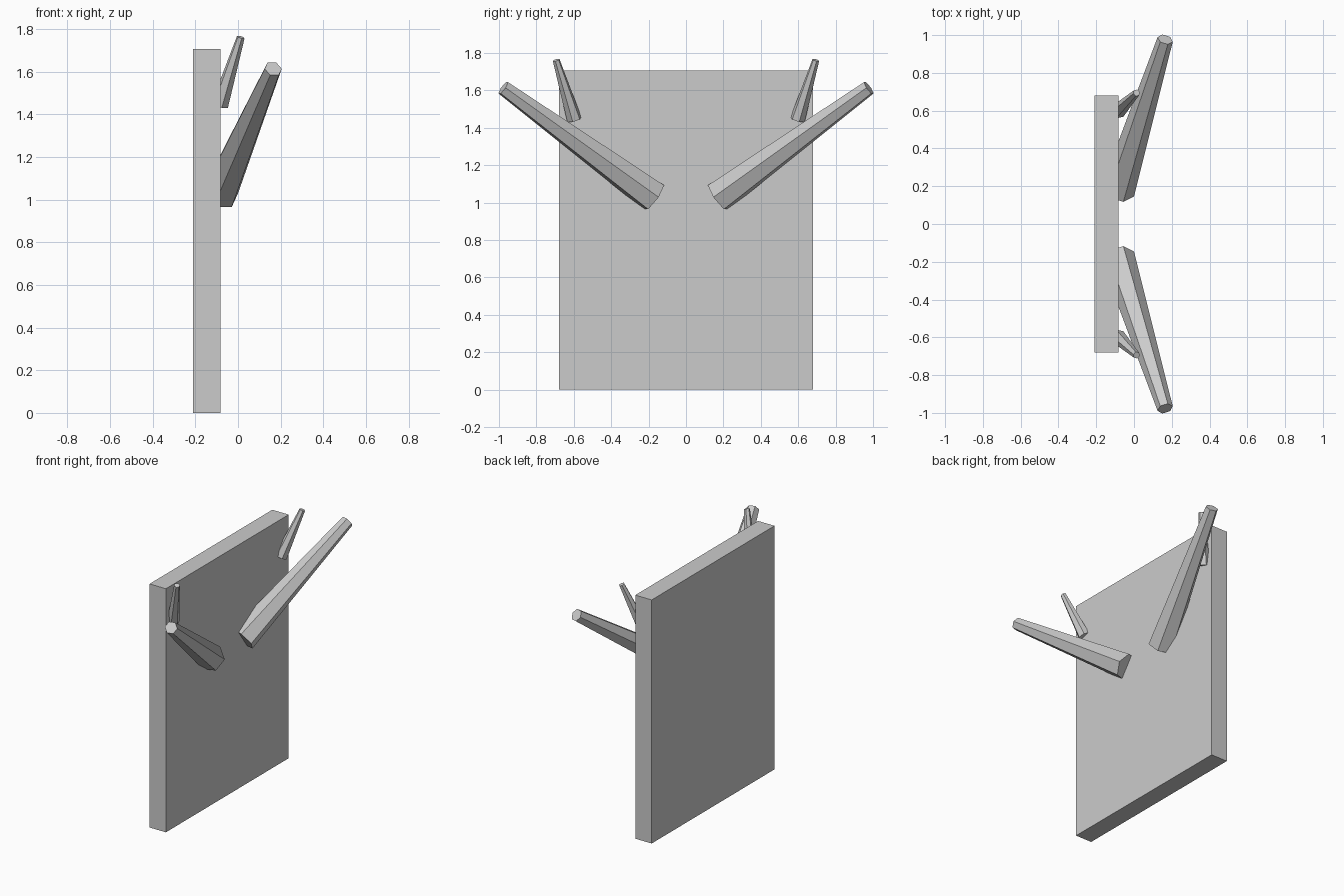
import bpy, bmesh
from math import sin, cos, tau
from mathutils import Vector

if "Cube" in bpy.data.objects:
    bpy.data.objects.remove(bpy.data.objects["Cube"])


def finish(name, bm):
    bmesh.ops.recalc_face_normals(bm, faces=bm.faces)
    mesh = bpy.data.meshes.new(name)
    bm.to_mesh(mesh)
    bm.free()
    obj = bpy.data.objects.new(name, mesh)
    bpy.context.collection.objects.link(obj)
    return obj


def box(name, lo, hi):
    lo, hi = Vector(lo), Vector(hi)
    bm = bmesh.new()
    bmesh.ops.create_cube(bm, size=1)
    bmesh.ops.scale(bm, vec=hi - lo, verts=bm.verts)
    bmesh.ops.translate(bm, vec=(lo + hi) / 2, verts=bm.verts)
    return finish(name, bm)


def tapered_pair(name, start, end, r1, r2, sides=6):
    """Tapered prism between two points, mirrored across y = 0."""
    start, end = Vector(start), Vector(end)
    d = (end - start).normalized()
    u = d.cross(Vector((0, 0, 1))).normalized()
    v = d.cross(u)
    bm = bmesh.new()
    rings = []
    for p, r in ((start, r1), (end, r2)):
        rings.append([bm.verts.new(p + r * (u * cos(tau * i / sides) + v * sin(tau * i / sides)))
                      for i in range(sides)])
        bm.faces.new(rings[-1])
    a, b = rings
    for i in range(sides):
        j = (i + 1) % sides
        bm.faces.new((a[i], a[j], b[j], b[i]))
    obj = finish(name, bm)
    mirror = obj.modifiers.new("mirror", 'MIRROR')
    mirror.use_axis = (False, True, False)
    mirror.use_mirror_merge = False
    return obj


# Upright back panel
box("back_panel", (-0.21, -0.68, 0), (-0.083, 0.68, 1.707))

# Long lower branches, angled up and outwards
tapered_pair("long_branches", (-0.086, 0.173, 1.029), (0.165, 0.977, 1.614), 0.09, 0.042)

# Short upper prongs near the top corners
tapered_pair("short_prongs", (-0.085, 0.597, 1.445), (0.013, 0.694, 1.762), 0.041, 0.019)
